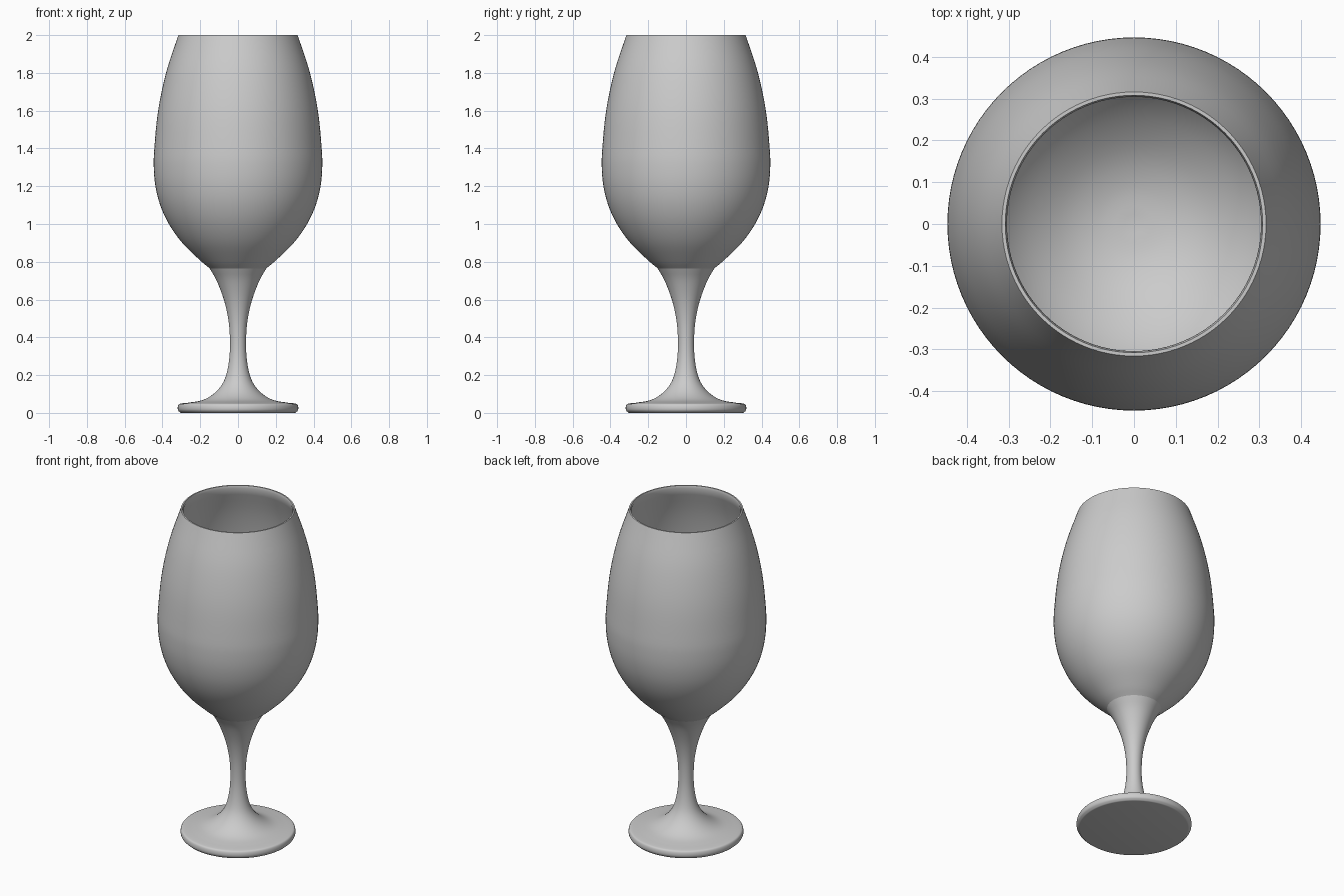
import bpy
import bmesh
import math
from mathutils import Vector

SEGMENTS = 96

cube = bpy.data.objects.get("Cube")
if cube:
    bpy.data.objects.remove(cube, do_unlink=True)

grey = bpy.data.materials.new("plain_grey")
grey.use_nodes = True
grey.diffuse_color = (0.6, 0.6, 0.6, 1)
grey.node_tree.nodes["Principled BSDF"].inputs["Base Color"].default_value = grey.diffuse_color


def smooth_path(points, steps=4):
    """Pass a Catmull-Rom curve through (radius, height) points."""
    pts = [Vector((r, 0, z)) for r, z in points]
    padded = [2 * pts[0] - pts[1]] + pts + [2 * pts[-1] - pts[-2]]
    path = []
    for a, b, c, d in zip(padded, padded[1:], padded[2:], padded[3:]):
        for i in range(steps):
            t = i / steps
            path.append(0.5 * (2 * b + (c - a) * t
                               + (2 * a - 5 * b + 4 * c - d) * t ** 2
                               + (3 * b - a - 3 * c + d) * t ** 3))
    return path + [pts[-1]]


def lathe(name, path):
    """Turn a profile about the vertical axis, smooth with sharp rims."""
    bm = bmesh.new()
    verts = [bm.verts.new(p) for p in path]
    edges = [bm.edges.new(pair) for pair in zip(verts, verts[1:])]
    bmesh.ops.spin(bm, geom=verts + edges, cent=(0, 0, 0), axis=(0, 0, 1),
                   angle=math.tau, steps=SEGMENTS)
    bmesh.ops.remove_doubles(bm, verts=bm.verts, dist=0.0001)
    bmesh.ops.recalc_face_normals(bm, faces=bm.faces)
    mesh = bpy.data.meshes.new(name)
    bm.to_mesh(mesh)
    bm.free()
    mesh.materials.append(grey)
    obj = bpy.data.objects.new(name, mesh)
    bpy.context.collection.objects.link(obj)
    bpy.ops.object.select_all(action="DESELECT")
    obj.select_set(True)
    bpy.context.view_layer.objects.active = obj
    bpy.ops.object.shade_smooth_by_angle(angle=math.radians(35))
    return obj


JOINT = (0.15, 0.765)

# Foot: flat underside and rounded edge, sweeping up into the waisted stem
underside = [Vector((0, 0, 0)), Vector((0.3, 0, 0))]
foot_edge = smooth_path([(0.305, 0.001), (0.317, 0.013), (0.319, 0.03),
                         (0.313, 0.046), (0.295, 0.051)])
stem = smooth_path([(0.27, 0.053), (0.19, 0.067), (0.13, 0.1), (0.085, 0.15),
                    (0.06, 0.21), (0.045, 0.3), (0.043, 0.4), (0.052, 0.5),
                    (0.075, 0.6), (0.113, 0.7), JOINT])
lathe("foot_and_stem", underside + foot_edge + stem)

# Bowl: outer wall, narrow lip, inner wall and rounded inner bottom
outer = smooth_path([JOINT, (0.2, 0.807), (0.295, 0.9), (0.366, 1.0),
                     (0.412, 1.1), (0.437, 1.2), (0.446, 1.3), (0.443, 1.4),
                     (0.423, 1.6), (0.381, 1.8), (0.321, 1.985)])
lip = [Vector((0.316, 0, 2.0)), Vector((0.308, 0, 2.0))]
inner = smooth_path([(0.304, 1.985), (0.366, 1.8), (0.408, 1.6), (0.428, 1.4),
                     (0.431, 1.3), (0.422, 1.2), (0.395, 1.1), (0.347, 1.0),
                     (0.275, 0.905), (0.18, 0.83), (0.09, 0.793), (0, 0.783)])
lathe("bowl", outer + lip + inner)
